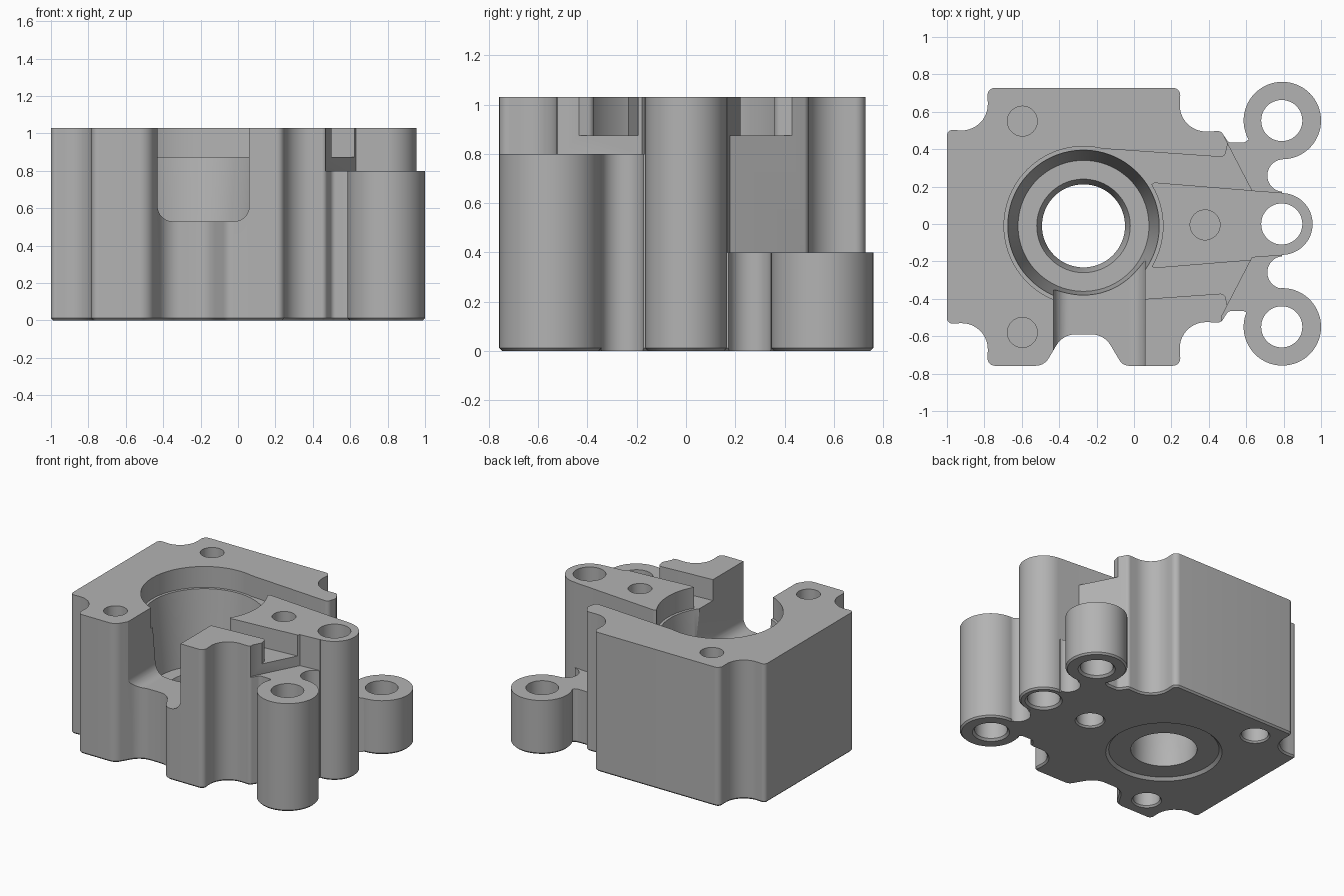
import bpy, bmesh, math
from mathutils import Vector, Matrix

if "Cube" in bpy.data.objects:
    bpy.data.objects.remove(bpy.data.objects["Cube"])

TOP = 1.03
MID = -0.015          # symmetry line of the block
BORE = (-0.27, -0.01)

grey = bpy.data.materials.new("machined grey")
grey.use_nodes = True
grey.diffuse_color = (0.45, 0.45, 0.45, 1)
grey.node_tree.nodes["Principled BSDF"].inputs["Base Color"].default_value = (0.45, 0.45, 0.45, 1)


def fillet(path, steps=10):
    """Round each (x, y, radius) corner of a closed path."""
    out = []
    for i, corner in enumerate(path):
        p = Vector(corner[:2])
        r = corner[2] if len(corner) > 2 else 0
        if not r:
            out.append(p)
            continue
        a = (Vector(path[i - 1][:2]) - p).normalized()
        b = (Vector(path[(i + 1) % len(path)][:2]) - p).normalized()
        half = a.angle(b) / 2
        centre = p + (a + b).normalized() * (r / math.sin(half))
        start = p + a * (r / math.tan(half)) - centre
        end = p + b * (r / math.tan(half)) - centre
        sweep = start.angle_signed(end)
        for k in range(steps + 1):
            out.append(centre + Matrix.Rotation(-sweep * k / steps, 2) @ start)
    return out


def circle(x, y, r, n=64):
    return [Vector((x + r * math.cos(math.tau * k / n), y + r * math.sin(math.tau * k / n)))
            for k in range(n)]


def make_object(name, bm):
    bmesh.ops.recalc_face_normals(bm, faces=bm.faces)
    mesh = bpy.data.meshes.new(name)
    bm.to_mesh(mesh)
    bm.free()
    mesh.materials.append(grey)
    obj = bpy.data.objects.new(name, mesh)
    bpy.context.collection.objects.link(obj)
    return obj


def prism(name, points, z0, z1, chamfer=0):
    bm = bmesh.new()
    base = bm.faces.new([bm.verts.new((p[0], p[1], z0)) for p in points])
    up = bmesh.ops.extrude_face_region(bm, geom=[base], use_keep_orig=True)["geom"]
    bmesh.ops.translate(bm, vec=(0, 0, z1 - z0), verts=[v for v in up if isinstance(v, bmesh.types.BMVert)])
    bmesh.ops.recalc_face_normals(bm, faces=bm.faces)
    if chamfer:
        bmesh.ops.bevel(bm, geom=list(base.edges), offset=chamfer, segments=1, affect='EDGES')
    return make_object(name, bm)


def lathe(name, profile, x, y, n=96):
    bm = bmesh.new()
    verts = [bm.verts.new((r, 0, z)) for r, z in profile]
    edges = [bm.edges.new(pair) for pair in zip(verts, verts[1:])]
    bmesh.ops.spin(bm, geom=verts + edges, cent=(0, 0, 0), axis=(0, 0, 1),
                   angle=math.tau, steps=n, use_merge=True)
    bmesh.ops.remove_doubles(bm, verts=bm.verts, dist=1e-5)
    bmesh.ops.translate(bm, vec=(x, y, 0), verts=bm.verts)
    return make_object(name, bm)


def combine(target, tool, operation):
    tool.hide_render = True
    mod = target.modifiers.new("boolean", 'BOOLEAN')
    mod.operation, mod.solver, mod.object = operation, 'EXACT', tool
    bpy.context.view_layer.objects.active = target
    bpy.ops.object.modifier_apply(modifier=mod.name)
    bpy.data.objects.remove(tool)


def mirrored(path, line):
    return [(p[0], 2 * line - p[1], *p[2:]) for p in reversed(path)]


# Block outline: scalloped corners, necks to the pillars, scooped front
back = [(0.79, 0.12), (0.79, 0.45), (0.68, 0.5), (0.59, 0.435, 0.04), (0.505, 0.435, 0.03),
        (0.465, 0.497, 0.03), (0.235, 0.49, 0.14), (0.25, 0.728, 0.04),
        (-0.785, 0.728, 0.04), (-0.775, 0.49, 0.14), (-1, 0.505, 0.03)]
scoop = [(-0.48, -0.758, 0.08), (-0.38, -0.59, 0.12), (-0.16, -0.59, 0.12), (-0.06, -0.758, 0.06)]
front = mirrored(back, MID)
outline = back + front[:3] + scoop + front[3:]
housing = prism("valve_housing", fillet(outline), 0, TOP, 0.012)

# Round openings between the pillars and the middle boss
for side in (1, -1):
    combine(housing, prism("neck_cutter", circle(0.8, side * 0.259, 0.087), -0.1, 1.2), 'DIFFERENCE')

# Middle boss
combine(housing, prism("middle_boss", circle(0.79, 0, 0.165), 0, TOP, 0.012), 'UNION')

# Lowered flanges and shallow slots beside the raised arm
flange = [(0.467, 0.497), (0.632, 0.179), (0.79, 0.167), (1.1, 0.25), (1.1, 0.9), (0.46, 0.9)]
slot = [(-0.27, 0.41), (0.485, 0.357, 0.03), (0.51, 0.47), (0.7, 0.47), (0.7, 0.174),
        (0.11, 0.222), (-0.1, 0.1), (-0.27, 0.1)]
for path, height in ((flange, 0.4), (mirrored(flange, 0), 0.8),
                     (slot, 0.875), (mirrored(slot, -0.007), 0.875)):
    combine(housing, prism("step_cutter", fillet(path), height, 1.2), 'DIFFERENCE')

# Outer pillars
for y, height in ((0.553, 0.4), (-0.55, 0.8)):
    combine(housing, prism("outer_pillar", circle(0.793, y, 0.207), 0, height, 0.012), 'UNION')

# Stepped, tapered bore with a shallow seat underneath
bore = [(0, 1.2), (0.425, 1.2), (0.425, 0.875), (0.405, 0.875), (0.35, 0.33), (0.25, 0.33),
        (0.222, 0.24), (0.222, 0.02), (0.37, 0.02), (0.4, -0.01), (0, -0.01)]
combine(housing, lathe("bore_cutter", bore, *BORE), 'DIFFERENCE')

# Round-bottomed trough from the bore to the front
trough = prism("trough_cutter", fillet([(-0.43, 1.2), (-0.43, 0.53, 0.08), (0.06, 0.53, 0.08), (0.06, 1.2)]),
               0.1, 0.9)
trough.data.transform(Matrix.Rotation(math.pi / 2, 4, 'X'))
combine(housing, trough, 'DIFFERENCE')

# Through holes in pillars and boss, chamfered at the bottom
through = [(0, 1.2), (0.11, 1.2), (0.11, 0.015), (0.13, -0.005), (0, -0.005)]
for y in (0.553, 0, -0.55):
    combine(housing, lathe("pillar_hole_cutter", through, 0.79, y, 48), 'DIFFERENCE')

# Blind screw holes from above and below
for x, y in ((-0.597, 0.55), (-0.597, -0.58), (0.38, -0.005)):
    combine(housing, prism("screw_hole_cutter", circle(x, y, 0.08, 40), 0.6, 1.2), 'DIFFERENCE')
    blind = [(0, 0.4), (0.09, 0.4), (0.09, 0.012), (0.105, -0.005), (0, -0.005)]
    combine(housing, lathe("dowel_hole_cutter", blind, x, y, 40), 'DIFFERENCE')

bpy.ops.object.select_all(action='DESELECT')
housing.select_set(True)
bpy.context.view_layer.objects.active = housing
bpy.ops.object.shade_smooth_by_angle(angle=math.radians(30))
